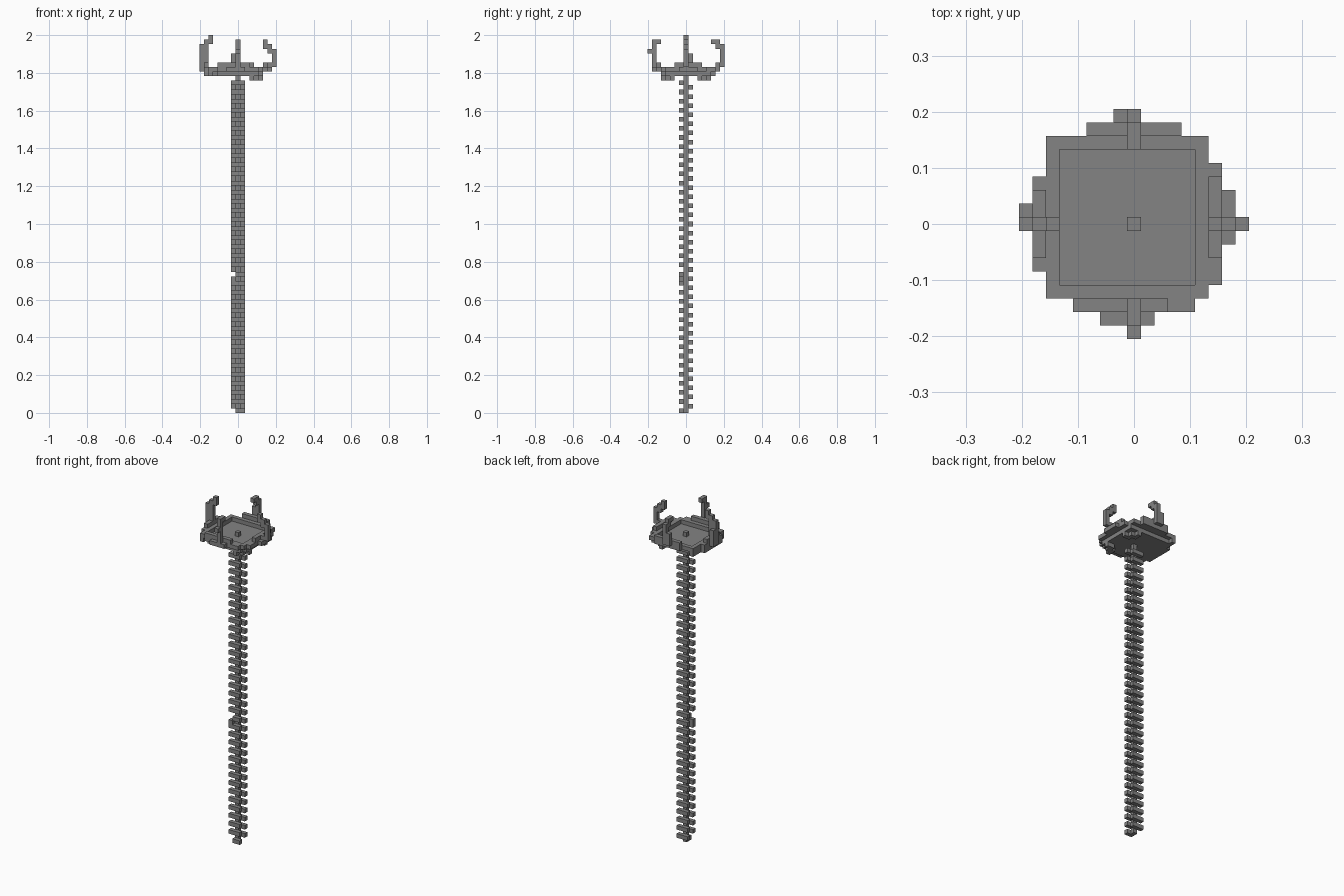
import bpy, bmesh
from mathutils import Matrix, Vector

cube = bpy.data.objects.get("Cube")
if cube:
    bpy.data.objects.remove(cube, do_unlink=True)

CELL = 2 / 83

grey = bpy.data.materials.new("stone_grey")
grey.use_nodes = True
tint = (0.23, 0.23, 0.23, 1)
grey.diffuse_color = tint
grey.node_tree.nodes["Principled BSDF"].inputs["Base Color"].default_value = tint


def block(x, y, z):
    """Cells filled by inclusive ranges; a plain number is a single cell."""
    spans = [s if isinstance(s, tuple) else (s, s) for s in (x, y, z)]
    a, b, c = (range(s[0], s[1] + 1) for s in spans)
    return {(i, j, k) for i in a for j in b for k in c}


def build(name, cells):
    """Turn a set of grid cells into one object, keeping only outer faces."""
    bm = bmesh.new()
    for axis in range(3):
        for sign in (-1, 1):
            n = Vector([sign if a == axis else 0 for a in range(3)])
            u = Vector([1 if a == (axis + 1) % 3 else 0 for a in range(3)]) / 2
            v = n.cross(u)
            for c in cells:
                mid = Vector(c)
                if tuple(int(t) for t in mid + n) in cells:
                    continue
                p = mid + n / 2
                bm.faces.new([bm.verts.new(p + d) for d in (-u - v, u - v, u + v, v - u)])
    bmesh.ops.remove_doubles(bm, verts=bm.verts, dist=0.01)
    bm.transform(Matrix.Scale(CELL, 4) @ Matrix.Translation((0, 0, 0.5)))
    mesh = bpy.data.meshes.new(name)
    bm.to_mesh(mesh)
    bm.free()
    mesh.materials.append(grey)
    bpy.context.collection.objects.link(bpy.data.objects.new(name, mesh))


# Central pole, poking one cell through the bowl floor
build("pole", block(0, 0, (0, 75)))

# Winding band: bars alternate between front and back of the pole
band = set()
for layer in range(73):
    band |= block((-1, 1), -1 if layer % 2 == 0 else 1, layer)
band -= {(-1, -1, 0), (-1, -1, 30)}
band.add((-1, -1, 29))
build("spiral_band", band)

# Bowl floor
floor = block((-5, 5), (-4, 5), 74) | block((-4, 4), (-5, 5), 74)
build("bowl_floor", floor)

# Stepped rim around the floor
rim = block(-6, (-5, 6), (74, 75)) | block(-7, (-3, 3), (74, 75))
rim |= block((-6, 5), 6, 75) | block((-3, 3), 7, 75)
rim |= block((-6, 5), -5, 75) | block((-4, 4), -6, 75) | block((-2, 1), -7, 75)
rim |= block(5, (-5, 6), 75) | block(6, (-4, 4), 75) | block(7, (-1, 2), 75)
rim |= block((-4, 2), -6, 76) | block((-3, 3), 7, 76)
rim |= block(6, (-2, 3), 76) | block(-7, (-2, 2), 76)
build("bowl_rim", rim)

# Curved supports beneath the bowl
support = set()
for side in (-1, 1):
    for i in (3, 4, 5):
        support |= block(i, side * (8 - i), 73)
    support |= block(4, side * 3, 73) | block(3, side * 4, 73)
build("bowl_support", support)

# Four prongs curling inward at the tips
build("left_prong", block(8, 0, (76, 79)) | block(7, 0, (75, 76))
      | block(7, 0, (79, 80)) | block(6, 0, (80, 81)))
build("right_prong", block(-8, (0, 1), (75, 78)) | block(-8, 0, (79, 80))
      | block(-7, 0, (76, 81)) | block(-6, 0, (81, 82)))
build("front_prong", block(0, -7, (75, 81)) | block(0, -8, 79) | block(0, -6, 81))
build("back_prong", block((-1, 0), 8, (76, 78)) | block(0, 8, (79, 80))
      | block(0, 7, (80, 81)) | block(0, 6, 81))
